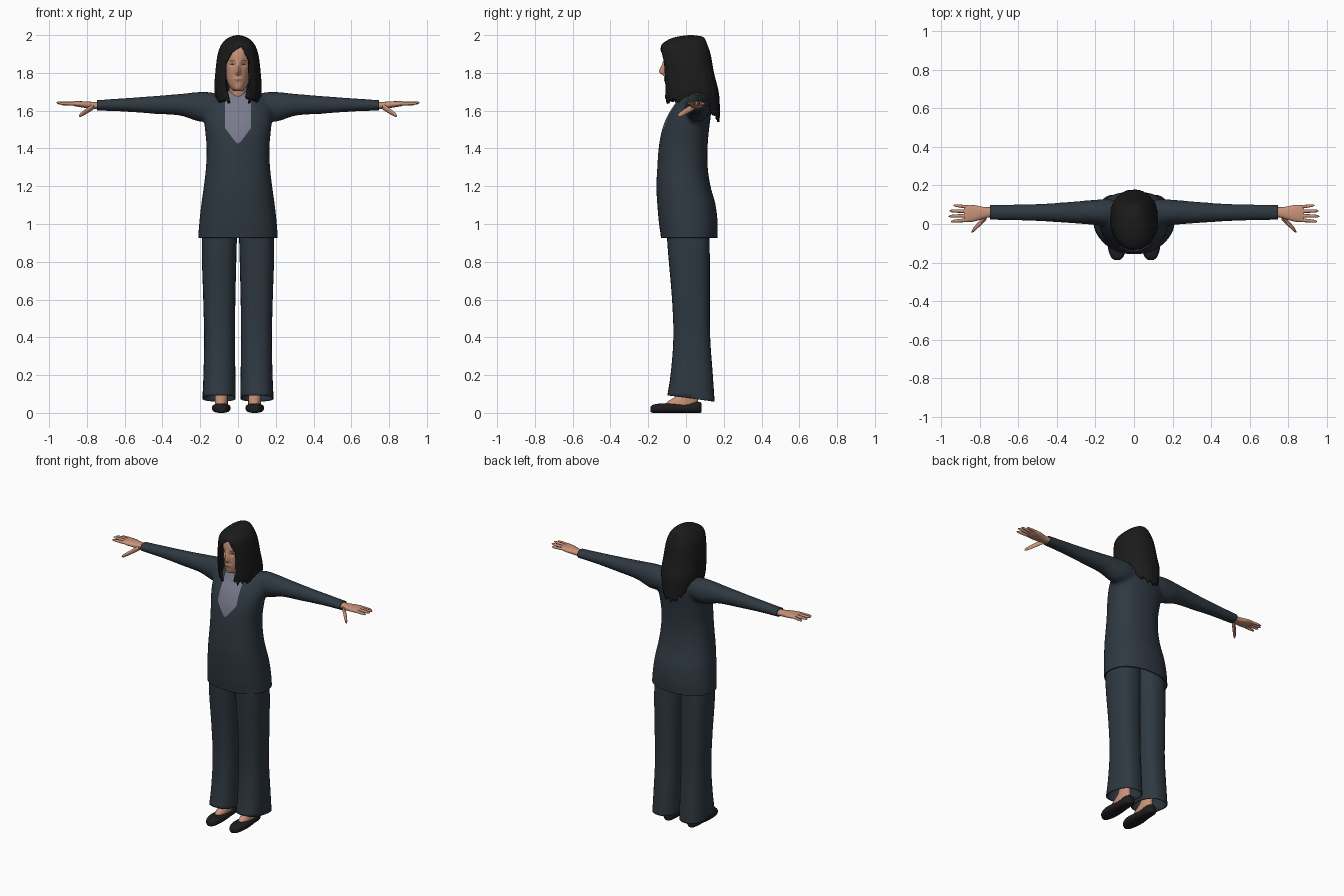
import bpy, bmesh, math, random
from mathutils import Vector

random.seed(4)
if "Cube" in bpy.data.objects:
    bpy.data.objects.remove(bpy.data.objects["Cube"], do_unlink=True)


def material(name, rgb):
    m = bpy.data.materials.new(name)
    m.use_nodes = True
    m.diffuse_color = (*rgb, 1)
    m.node_tree.nodes["Principled BSDF"].inputs["Base Color"].default_value = (*rgb, 1)
    return m


SUIT = material("dark blue suit", (0.028, 0.04, 0.053))
SHIRT = material("grey lilac shirt", (0.19, 0.195, 0.26))
SKIN = material("skin", (0.58, 0.29, 0.19))
LIPS = material("lips", (0.4, 0.15, 0.11))
HAIR = material("black hair", (0.011, 0.011, 0.011))
SHOE = material("black leather", (0.014, 0.013, 0.014))
EYE = material("dark eyes", (0.05, 0.03, 0.025))


def sample(table, k):
    """Smooth interpolation of table rows by their first column."""
    i = max(j for j in range(len(table) - 1) if j == 0 or table[j][0] <= k)

    def slope(j, c):
        p, q = table[max(j - 1, 0)], table[min(j + 1, len(table) - 1)]
        return (q[c] - p[c]) / (q[0] - p[0])
    a, b = table[i], table[i + 1]
    h = b[0] - a[0]
    t = min(max((k - a[0]) / h, 0), 1)
    u = 1 - t
    return [u * u * (1 + 2 * t) * a[c] + t * t * (3 - 2 * t) * b[c]
            + h * t * u * (u * slope(i, c) - t * slope(i + 1, c))
            for c in range(1, len(a))]


def oval(lo_a, hi_a, lo_b, hi_b, angle, power):
    c, s = math.cos(angle), math.sin(angle)
    e = 2 / power
    return ((lo_a + hi_a) / 2 + (hi_a - lo_a) / 2 * math.copysign(abs(c) ** e, c),
            (lo_b + hi_b) / 2 + (hi_b - lo_b) / 2 * math.copysign(abs(s) ** e, s))


def skin_rings(bm, rings, caps=(True, True)):
    rows = [[bm.verts.new(p) for p in ring] for ring in rings]
    n = len(rows[0])
    for a, b in zip(rows, rows[1:]):
        for i in range(n):
            bm.faces.new((a[i], a[(i + 1) % n], b[(i + 1) % n], b[i]))
    for row, cap in zip((rows[0], rows[-1]), caps):
        if cap:
            bm.faces.new(row)


def tube(bm, table, axis, n=24, steps=24, power=2.0, caps=(True, True), flip=1):
    """Loft of ovals; each row is position, then both extents on the other two axes."""
    rings = []
    for j in range(steps + 1):
        k = table[0][0] + (table[-1][0] - table[0][0]) * j / steps
        ext = sample(table, k)
        ring = []
        for i in range(n):
            p = list(oval(*ext, math.tau * i / n, power))
            p.insert(axis, k)
            ring.append((p[0] * flip, p[1], p[2]))
        rings.append(ring)
    skin_rings(bm, rings, caps)


def finish(bm, name, mats, mirror=False, thickness=0, angle=50):
    bmesh.ops.recalc_face_normals(bm, faces=bm.faces)
    mesh = bpy.data.meshes.new(name)
    bm.to_mesh(mesh)
    bm.free()
    ob = bpy.data.objects.new(name, mesh)
    bpy.context.collection.objects.link(ob)
    for m in mats:
        mesh.materials.append(m)
    for other in bpy.context.selected_objects:
        other.select_set(False)
    ob.select_set(True)
    bpy.context.view_layer.objects.active = ob
    bpy.ops.object.shade_smooth_by_angle(angle=math.radians(angle))
    if thickness:
        mod = ob.modifiers.new("thickness", 'SOLIDIFY')
        mod.thickness = thickness
        mod.offset = -1
    if mirror:
        ob.modifiers.new("mirror", 'MIRROR').use_clip = False
    return ob


def slice_off(bm, co, no):
    bmesh.ops.bisect_plane(bm, geom=bm.verts[:] + bm.edges[:] + bm.faces[:],
                           plane_co=co, plane_no=no, clear_outer=True)


def cut_region(bm, pts, y_max=0.0):
    """Cut a convex counter-clockwise x-z outline into the front; return its faces."""
    sides = list(zip(pts, pts[1:] + pts[:1]))
    for a, b in sides:
        bmesh.ops.bisect_plane(bm, geom=bm.verts[:] + bm.edges[:] + bm.faces[:],
                               plane_co=(a[0], 0, a[1]),
                               plane_no=(b[1] - a[1], 0, a[0] - b[0]))
    found = []
    for f in bm.faces:
        c = f.calc_center_median()
        if c.y < y_max and all((b[0] - a[0]) * (c.z - a[1]) >= (b[1] - a[1]) * (c.x - a[0])
                               for a, b in sides):
            found.append(f)
    return found


def paint(bm, pts, index):
    for f in cut_region(bm, pts):
        f.material_index = index


def symmetric(rows):
    return [(z, -h, h, f, b) for z, h, f, b in rows]


# Jacket: torso and sleeves fused, then trimmed at hem and cuffs
torso = symmetric([
    (0.87, .214, -.13, .165), (0.93, .211, -.133, .167), (1.0, .206, -.143, .168),
    (1.1, .195, -.152, .157), (1.2, .181, -.157, .13), (1.3, .17, -.152, .115),
    (1.4, .166, -.145, .114), (1.5, .175, -.127, .122), (1.58, .182, -.095, .132),
    (1.64, .17, -.056, .132), (1.69, .11, -.03, .11), (1.71, .06, -.01, .09)])
sleeve = [(.05, .01, .11, 1.57, 1.66), (.13, -.01, .13, 1.55, 1.695),
          (.2, -.005, .126, 1.54, 1.7), (.3, .002, .118, 1.572, 1.69),
          (.45, .012, .107, 1.583, 1.678), (.6, .018, .102, 1.594, 1.667),
          (.8, .022, .099, 1.601, 1.653)]
bm = bmesh.new()
tube(bm, torso, 2, n=48, steps=40, power=2.25)
for side in (-1, 1):
    tube(bm, sleeve, 0, steps=30, flip=side)
raw = finish(bm, "jacket_blank", [SUIT])
mod = raw.modifiers.new("fuse", 'REMESH')
mod.mode = 'VOXEL'
mod.voxel_size = 0.011
mod = raw.modifiers.new("soften", 'SMOOTH')
mod.factor = 0.5
mod.iterations = 8
fused = bpy.data.meshes.new_from_object(
    raw.evaluated_get(bpy.context.evaluated_depsgraph_get()))
bpy.data.objects.remove(raw, do_unlink=True)
bm = bmesh.new()
bm.from_mesh(fused)
bpy.data.meshes.remove(fused)
slice_off(bm, (0, 0, 0.927), (0, 0, -1))
for side in (-1, 1):
    slice_off(bm, (side * 0.747, 0, 0), (side, 0, 0))
paint(bm, [(0, 1.425), (.018, 1.44), (.07, 1.51), (.068, 1.75),
           (-.068, 1.75), (-.07, 1.51), (-.018, 1.44)], 1)
finish(bm, "jacket_and_shirt", [SUIT, SHIRT], thickness=0.007, angle=60)

# Trousers with a slanted hem
leg = [(0.04, .012, .19, -.108, .153), (0.2, .014, .183, -.082, .142),
       (0.4, .016, .179, -.067, .128), (0.6, .014, .184, -.074, .126),
       (0.92, .006, .19, -.1, .124), (1.05, .002, .165, -.1, .11)]
bm = bmesh.new()
tube(bm, leg, 2, n=32, steps=30, power=2.5, caps=(False, True))
slice_off(bm, (0, 0, 0.08), (0, -.13, -1))
finish(bm, "trouser_legs", [SUIT], mirror=True, thickness=0.006)

# Feet and flat pumps
foot = [(0.02, .055, .122, -.12, .06), (0.055, .054, .122, -.105, .064),
        (0.08, .054, .122, -.065, .062), (0.11, .056, .12, -.03, .06),
        (0.25, .055, .122, -.02, .07)]
bm = bmesh.new()
tube(bm, foot, 2, steps=16)
finish(bm, "feet", [SKIN], mirror=True)
shoe = [(-.187, .074, .1, .004, .034), (-.175, .058, .117, 0, .043),
        (-.13, .042, .134, 0, .05), (-.07, .041, .137, 0, .05),
        (0, .048, .128, 0, .05), (.05, .05, .126, 0, .058),
        (.075, .06, .116, 0, .058), (.083, .075, .1, .003, .05)]
bm = bmesh.new()
tube(bm, shoe, 1, steps=40, power=2.6)
finish(bm, "shoes", [SHOE], mirror=True)

# Hands: palm, four fingers and thumb
palm = [(.7, .036, .088, 1.608, 1.646), (.76, .033, .087, 1.61, 1.646),
        (.79, .024, .09, 1.612, 1.648), (.83, .013, .098, 1.618, 1.65),
        (.865, .01, .098, 1.624, 1.65), (.882, .02, .09, 1.63, 1.646)]
bm = bmesh.new()
tube(bm, palm, 0, steps=18, power=2.4)
digits = [((.86, .088, 1.637), (.937, .097, 1.634), .009),
          ((.86, .066, 1.638), (.958, .068, 1.64), .01),
          ((.86, .043, 1.638), (.962, .04, 1.643), .01),
          ((.86, .021, 1.637), (.95, .013, 1.638), .01),
          ((.765, .04, 1.622), (.842, -.04, 1.572), .017)]
for start, end, radius in digits:
    rows = []
    for t, w in ((0, 1), (0.5, 0.9), (0.9, 0.65), (1, 0.2)):
        x, y, z = Vector(start).lerp(Vector(end), t)
        r = radius * w
        rows.append((x, y - r, y + r, z - r, z + r))
    tube(bm, rows, 0, n=10, steps=10)
finish(bm, "hands", [SKIN], mirror=True)

# Neck
bm = bmesh.new()
tube(bm, symmetric([(1.6, .06, -.03, .09), (1.68, .048, -.038, .075),
                    (1.78, .048, -.06, .075)]), 2, steps=10)
finish(bm, "neck", [SKIN])

# Head with modelled nose, sockets and lips
head = symmetric([
    (1.703, .015, -.085, -.03), (1.712, .034, -.102, .02), (1.74, .052, -.112, .06),
    (1.78, .063, -.116, .085), (1.84, .071, -.117, .1), (1.9, .071, -.117, .103),
    (1.945, .057, -.097, .095), (1.972, .025, -.04, .06)])
nose = [(1.7, 0), (1.782, 0), (1.803, .025), (1.85, .008), (1.875, 0), (2, 0)]
bm = bmesh.new()
tube(bm, head, 2, n=96, steps=60)


def bump(v, x, z, wide, tall):
    return math.exp(-((abs(v.x) - x) / wide) ** 2 - ((v.z - z) / tall) ** 2)


for v in [v.co for v in bm.verts if v.co.y < -.04]:
    v.y -= sample(nose, v.z)[0] * math.exp(-(v.x / .012) ** 2)
    v.y += .008 * bump(v, .03, 1.845, .016, .012) - .005 * bump(v, 0, 1.764, .022, .01)
paint(bm, [(-.022, 1.764), (0, 1.755), (.022, 1.764), (.008, 1.771), (-.008, 1.771)], 1)
for side in (-1, 1):
    x = side * .031
    paint(bm, [(x - .014, 1.844), (x, 1.84), (x + .014, 1.844), (x, 1.85)], 2)
    paint(bm, [(x - .017, 1.865), (x + .017, 1.865), (x + .012, 1.869), (x - .012, 1.869)], 2)
finish(bm, "head", [SKIN, LIPS, EYE])

# Long bob: a shell with ragged lower edge and an open face
shape = symmetric([
    (1.53, .09, -.08, .178), (1.62, .108, -.11, .178), (1.7, .124, -.118, .172),
    (1.8, .12, -.125, .148), (1.9, .107, -.133, .13), (1.95, .088, -.128, .113),
    (1.98, .06, -.085, .1), (1.994, .033, -.035, .08), (2.0, .006, .015, .035)])
count, steps = 96, 40
ends = [random.uniform(-.016, .016) for _ in range(count)]
rings = []
for j in range(steps + 1):
    t = (j / steps) ** 1.5
    ring = []
    for i in range(count):
        angle = math.tau * i / count
        back = max(0, math.sin(angle))
        low = 1.652 - .1 * back ** 1.5 + ends[i]
        z = 2 - (2 - low) * t
        x, y = oval(*sample(shape, z), angle, 2.3)
        wave = 1 + .012 * t * math.sin(angle * 24 + 3 * math.sin(angle * 5))
        ring.append((x * wave, .02 + (y - .02) * wave, z))
    rings.append(ring)
bm = bmesh.new()
skin_rings(bm, rings, (True, False))
opening = [(-.035, 1.6), (.03, 1.6), (.06, 1.74), (.06, 1.865), (.02, 1.942),
           (-.035, 1.905), (-.066, 1.85), (-.066, 1.74)]
bmesh.ops.delete(bm, geom=cut_region(bm, opening, -.02), context='FACES')
finish(bm, "hair", [HAIR], thickness=0.012)
